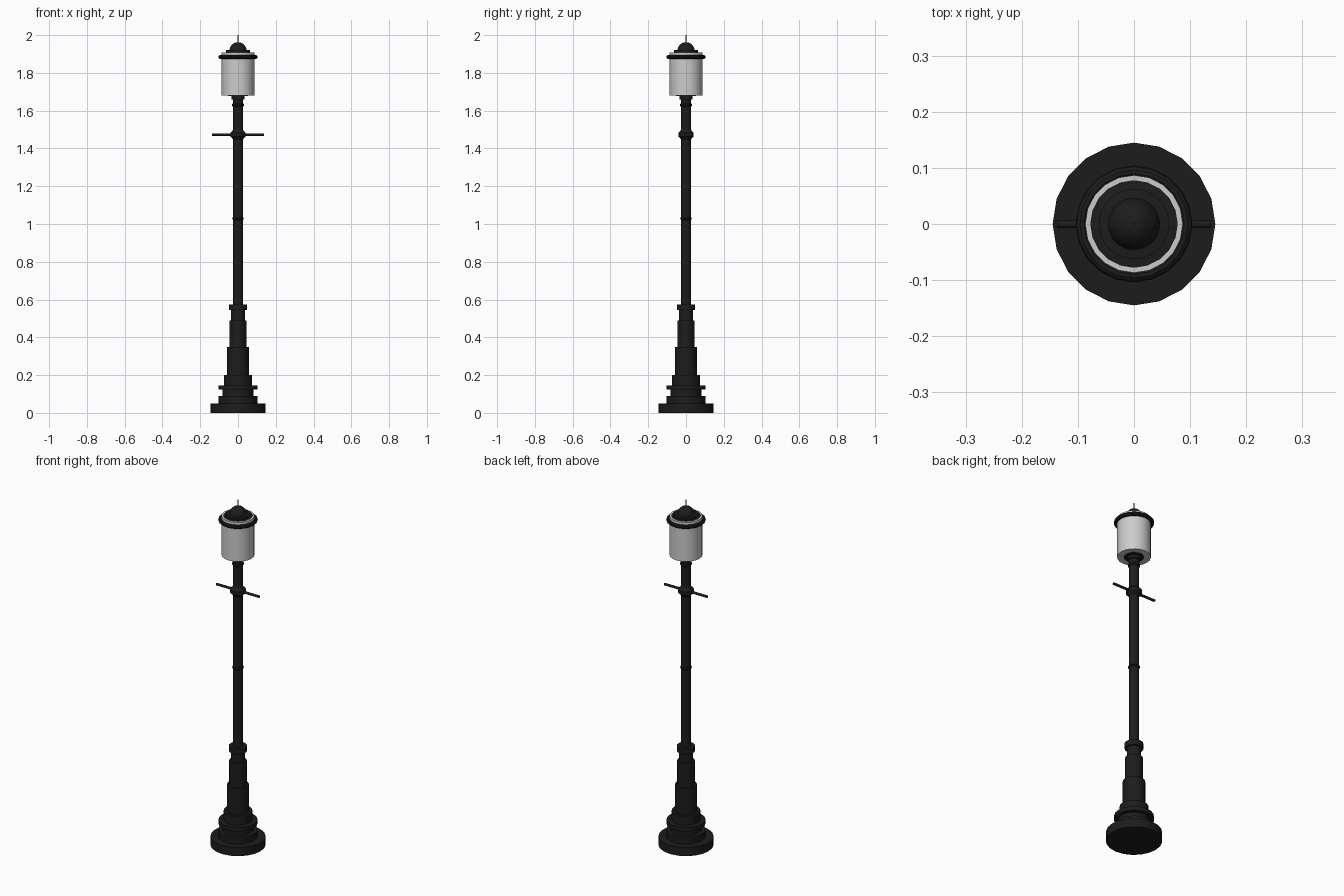
import bpy, bmesh, math

if "Cube" in bpy.data.objects:
    bpy.data.objects.remove(bpy.data.objects["Cube"])

SIDES = 20
black = bpy.data.materials.new("black_iron")
black.diffuse_color = (0.012, 0.012, 0.012, 1)
black.use_nodes = True
black.node_tree.nodes["Principled BSDF"].inputs["Base Color"].default_value = black.diffuse_color


def finish(ob, mat):
    if mat:
        ob.data.materials.append(mat)
    bpy.ops.object.select_all(action='DESELECT')
    ob.select_set(True)
    bpy.context.view_layer.objects.active = ob
    bpy.ops.object.shade_smooth_by_angle(angle=math.radians(32))
    return ob


def lathe(name, profile, mat=black, sides=SIDES):
    """Revolve (radius, z) points around z; radius 0 closes at a pole."""
    bm = bmesh.new()
    verts = [bm.verts.new((r, 0, z)) for r, z in profile]
    edges = [bm.edges.new(p) for p in zip(verts, verts[1:])]
    bmesh.ops.spin(bm, geom=verts + edges, cent=(0, 0, 0), axis=(0, 0, 1),
                   angle=math.tau, steps=sides, use_merge=True)
    bmesh.ops.remove_doubles(bm, verts=bm.verts, dist=1e-5)
    bmesh.ops.recalc_face_normals(bm, faces=bm.faces)
    me = bpy.data.meshes.new(name)
    bm.to_mesh(me)
    bm.free()
    ob = bpy.data.objects.new(name, me)
    bpy.context.collection.objects.link(ob)
    return finish(ob, mat)


def stack(name, steps, z0, mat=black):
    """Stepped solid from (radius, top z) tiers."""
    pts, z = [(0, z0)], z0
    for r, top in steps:
        pts += [(r, z), (r, top)]
        z = top
    return lathe(name, pts + [(0, z)], mat)


def ring(name, major, minor, z):
    bpy.ops.mesh.primitive_torus_add(major_segments=SIDES, minor_segments=10,
                                     major_radius=major, minor_radius=minor,
                                     location=(0, 0, z))
    ob = bpy.context.object
    ob.name = name
    return finish(ob, black)


# Stepped base
stack("base", [(0.145, 0.05), (0.103, 0.09), (0.082, 0.123), (0.103, 0.146),
               (0.075, 0.2)], 0)
stack("pedestal", [(0.058, 0.35), (0.046, 0.49), (0.037, 0.545),
                   (0.048, 0.575)], 0.2)

# Pole and its rings
stack("pole", [(0.026, 1.66), (0.034, 1.685)], 0.575)
ring("middle_ring", 0.024, 0.007, 1.028)
ring("upper_ring", 0.022, 0.01, 1.63)

# Ladder rest: knob and crossbar
lathe("knob", [(0, 1.444), (0.026, 1.447), (0.033, 1.457), (0.041, 1.463),
               (0.041, 1.483), (0.033, 1.489), (0.026, 1.5), (0, 1.501)])
bpy.ops.mesh.primitive_cylinder_add(vertices=12, radius=0.007, depth=0.275,
                                    location=(0, 0, 1.473),
                                    rotation=(0, math.pi / 2, 0))
bpy.context.object.name = "crossbar"
finish(bpy.context.object, black)

# Lantern: glass shell, seat, band
lathe("lantern_glass", [(0.05, 1.68), (0.087, 1.68), (0.087, 1.907),
                        (0.078, 1.907)], None)
stack("lantern_seat", [(0.024, 1.678), (0.052, 1.69)], 1.66)
ring("lantern_band", 0.093, 0.011, 1.884)

# Cap, dome and spike
lathe("lantern_cap", [(0, 1.89), (0.078, 1.89), (0.078, 1.906), (0.063, 1.908),
                      (0.063, 1.92), (0.046, 1.922), (0.042, 1.935),
                      (0.036, 1.944), (0.025, 1.955), (0.012, 1.961),
                      (0, 1.962)])
stack("spike", [(0.003, 2.0)], 1.95)
